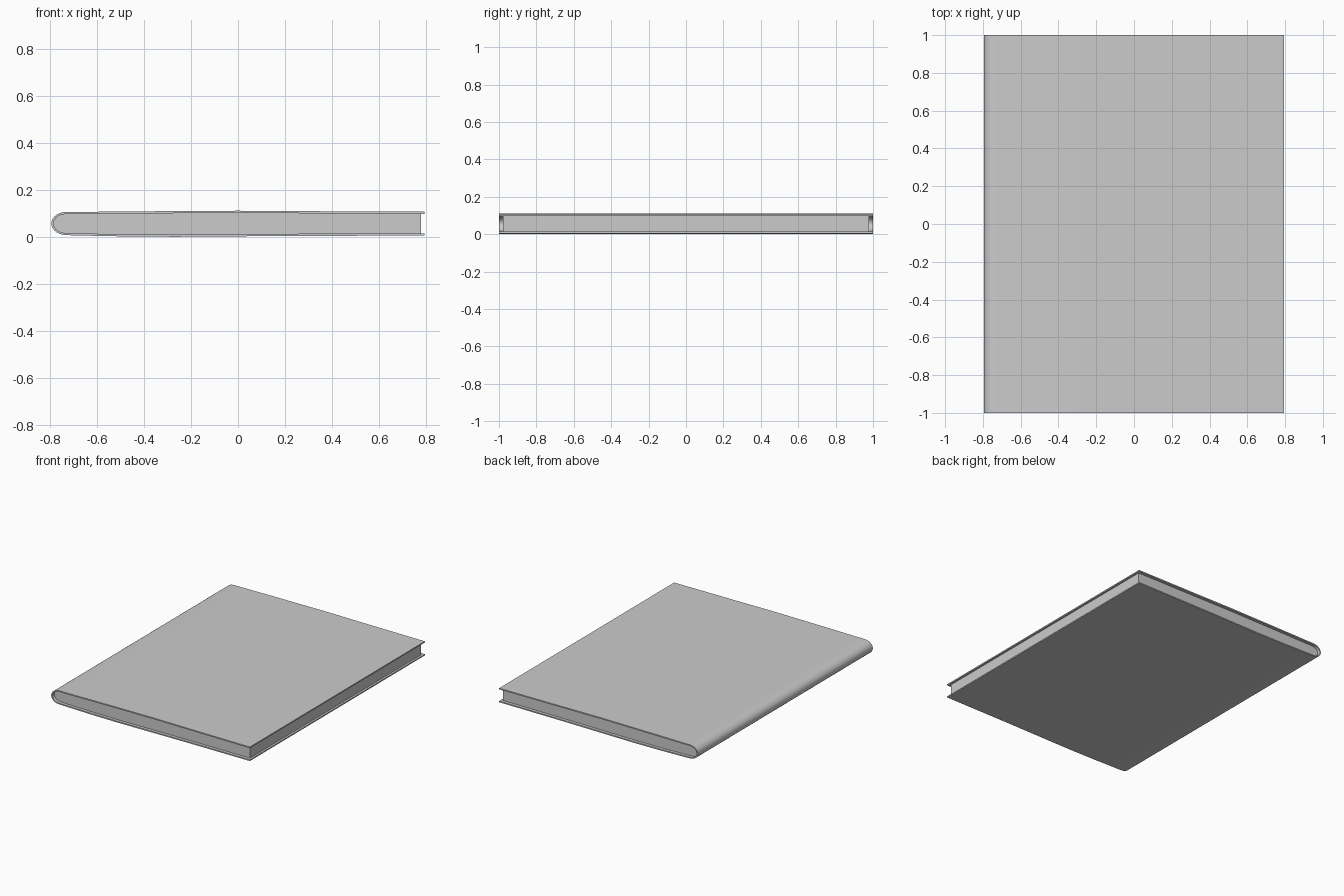
import bpy, bmesh, math

if "Cube" in bpy.data.objects:
    bpy.data.objects.remove(bpy.data.objects["Cube"])

# Sampled centre-line of the book cross-section: bottom board, round spine, top board
BOTTOM = [(0.795, 0.005), (0.26, 0.004), (-0.27, 0.0), (-0.5, 0.002), (-0.65, 0.005)]
TOP = [(-0.65, 0.106), (-0.48, 0.108), (0.0, 0.111), (0.3, 0.109), (0.795, 0.107)]


def spine(n=14):
    """Half-ellipse joining the boards on the left side."""
    pts = []
    for i in range(n + 1):
        a = -math.pi / 2 - math.pi * i / n
        pts.append((-0.73 + 0.065 * math.cos(a), 0.0565 + 0.0495 * math.sin(a)))
    return pts


def inset(path, d):
    """Shift an open path inward (to its right when walking right-to-left along the bottom)."""
    out = []
    for i, (x, z) in enumerate(path):
        a, b = path[max(i - 1, 0)], path[min(i + 1, len(path) - 1)]
        tx, tz = b[0] - a[0], b[1] - a[1]
        l = math.hypot(tx, tz)
        out.append((x + tz / l * d, z - tx / l * d))
    return out


def extrude_profile(name, profile, half_depth):
    bm = bmesh.new()
    face = bm.faces.new([bm.verts.new((x, -half_depth, z)) for x, z in profile])
    res = bmesh.ops.extrude_face_region(bm, geom=[face], use_keep_orig=True)
    verts = [g for g in res["geom"] if isinstance(g, bmesh.types.BMVert)]
    bmesh.ops.translate(bm, verts=verts, vec=(0, 2 * half_depth, 0))
    bmesh.ops.recalc_face_normals(bm, faces=bm.faces)
    mesh = bpy.data.meshes.new(name)
    bm.to_mesh(mesh)
    bm.free()
    obj = bpy.data.objects.new(name, mesh)
    bpy.context.collection.objects.link(obj)
    bpy.ops.object.select_all(action="DESELECT")
    obj.select_set(True)
    bpy.context.view_layer.objects.active = obj
    bpy.ops.object.shade_smooth_by_angle(angle=math.radians(35))
    return obj


outer = BOTTOM + spine() + TOP
inner = inset(outer, 0.009)

# Wraparound cover
extrude_profile("cover", outer + inner[::-1], 1.0)

# Page block filling the cover, set back from the three open edges
pages = [(min(x, 0.78), z) for x, z in inset(outer, 0.0085)]
extrude_profile("page_block", pages, 0.978)
